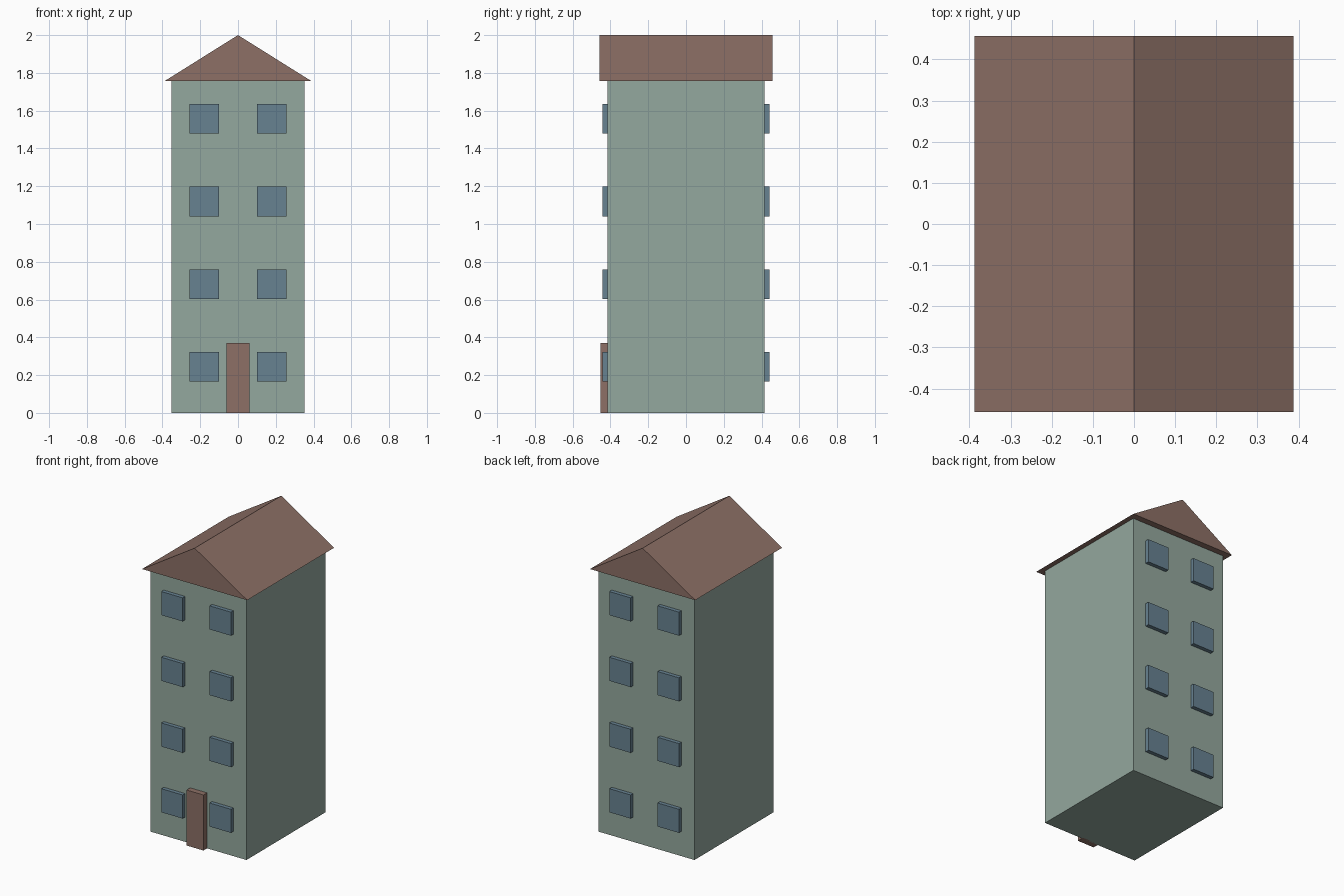
import bpy
import bmesh

cube = bpy.data.objects.get("Cube")
if cube:
    bpy.data.objects.remove(cube, do_unlink=True)


def make_material(name, rgb):
    mat = bpy.data.materials.new(name)
    mat.use_nodes = True
    color = (*rgb, 1.0)
    mat.diffuse_color = color
    mat.node_tree.nodes["Principled BSDF"].inputs["Base Color"].default_value = color
    return mat


wall_green = make_material("sage green", (0.296, 0.392, 0.342))
roof_brown = make_material("warm brown", (0.266, 0.162, 0.133))
glass_blue = make_material("slate blue", (0.136, 0.223, 0.283))


def extrude_profile(name, points, y0, y1, mat):
    """Solid made by sweeping an x-z outline from y0 to y1."""
    bm = bmesh.new()
    face = bm.faces.new([bm.verts.new((x, y0, z)) for x, z in points])
    swept = bmesh.ops.extrude_face_region(bm, geom=[face])
    moved = [v for v in swept["geom"] if isinstance(v, bmesh.types.BMVert)]
    bmesh.ops.translate(bm, verts=moved, vec=(0, y1 - y0, 0))
    bmesh.ops.recalc_face_normals(bm, faces=bm.faces)
    mesh = bpy.data.meshes.new(name)
    bm.to_mesh(mesh)
    bm.free()
    mesh.materials.append(mat)
    obj = bpy.data.objects.new(name, mesh)
    bpy.context.scene.collection.objects.link(obj)
    return obj


def rect(x0, x1, z0, z1):
    return [(x0, z0), (x1, z0), (x1, z1), (x0, z1)]


EAVES = 1.757
WALL_Y = 0.415

# Walls and gabled roof
extrude_profile("walls", rect(-0.353, 0.353, 0, EAVES), -WALL_Y, WALL_Y, wall_green)
extrude_profile("roof", [(-0.388, EAVES), (0.388, EAVES), (0, 2.0)],
                -0.457, 0.457, roof_brown)

# Front door
extrude_profile("door", rect(-0.062, 0.062, 0, 0.37), -0.453, -WALL_Y + 0.01, roof_brown)

# Two columns of windows on four floors, front and back
size = 0.157
for side, y in (("front", -1), ("back", 1)):
    for column, x in (("left", 0.178), ("right", -0.178)):
        for floor in range(4):
            z = 0.165 + floor * 0.438
            extrude_profile(f"{side}_{column}_window_{floor + 1}",
                            rect(x - size / 2, x + size / 2, z, z + size),
                            y * (WALL_Y - 0.01), y * 0.441, glass_blue)
